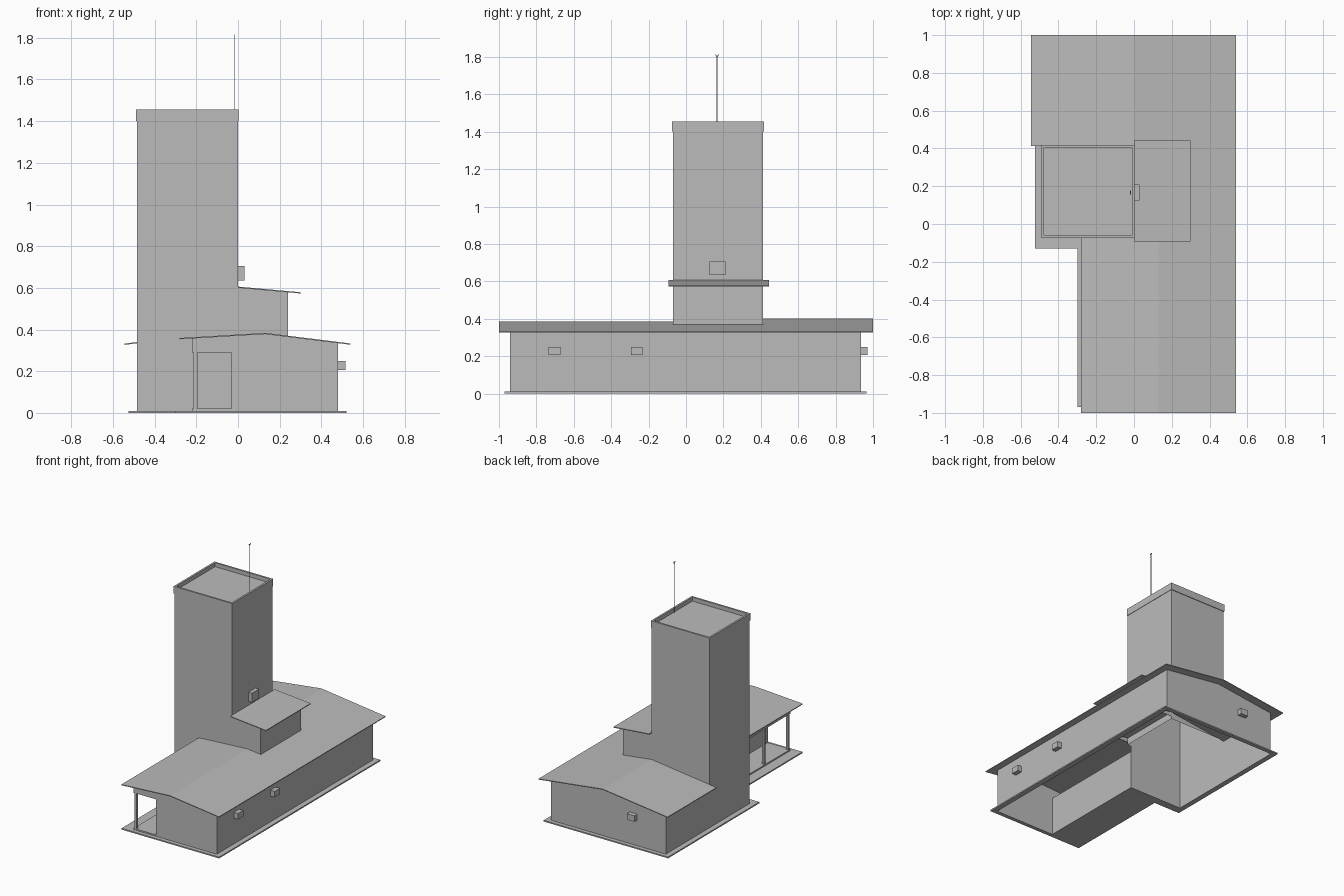
import bpy
import bmesh
from mathutils import Vector

if "Cube" in bpy.data.objects:
    bpy.data.objects.remove(bpy.data.objects["Cube"])

grey = bpy.data.materials.new("plain grey")
grey.use_nodes = True
TONE = (0.5, 0.5, 0.5, 1)
grey.diffuse_color = TONE
grey.node_tree.nodes["Principled BSDF"].inputs["Base Color"].default_value = TONE


def finish(name, bm):
    mesh = bpy.data.meshes.new(name)
    bm.to_mesh(mesh)
    bm.free()
    mesh.materials.append(grey)
    obj = bpy.data.objects.new(name, mesh)
    bpy.context.collection.objects.link(obj)
    return obj


def add_box(bm, x, y, z):
    made = bmesh.ops.create_cube(bm, size=1)["verts"]
    for v in made:
        v.co = Vector([a + (c + 0.5) * (b - a) for (a, b), c in zip((x, y, z), v.co)])


def box(name, x, y, z):
    bm = bmesh.new()
    add_box(bm, x, y, z)
    return finish(name, bm)


def walls(name, path, bottom, top):
    """Upright sheet along a plan path; top is a height or a function of x."""
    bm = bmesh.new()
    height = top if callable(top) else lambda x: top
    low = [bm.verts.new((x, y, bottom)) for x, y in path]
    high = [bm.verts.new((x, y, height(x))) for x, y in path]
    for i in range(len(path) - 1):
        bm.faces.new((low[i], low[i + 1], high[i + 1], high[i]))
    return finish(name, bm)


def roof(name, profile, y0, y1, thick=0.006):
    """Thin roof sheet: an x-z profile swept along y."""
    bm = bmesh.new()
    loop = profile + [(x, z - thick) for x, z in reversed(profile)]
    face = bm.faces.new([bm.verts.new((x, y0, z)) for x, z in loop])
    new = bmesh.ops.extrude_face_region(bm, geom=[face])["geom"]
    moved = [g for g in new if isinstance(g, bmesh.types.BMVert)]
    bmesh.ops.translate(bm, verts=moved, vec=(0, y1 - y0, 0))
    bmesh.ops.recalc_face_normals(bm, faces=bm.faces)
    return finish(name, bm)


# Roof heights
RIDGE = 0.13


def main_z(x):
    return 0.40 - 0.124 * abs(x)


def front_z(x):
    return main_z(x) if x >= RIDGE else main_z(RIDGE) - 0.06 * (RIDGE - x)


# Plan lines
LEFT, RIGHT, FRONT, BACK = -0.485, 0.48, -0.94, 0.935
T0, T1 = -0.07, 0.413
PORCH, BEAM, LINTEL = -0.03, -0.22, 0.29
SLAB = 0.01

# Base slab, open under the rooms
bm = bmesh.new()
for x, y in [((RIGHT, 0.52), (-0.97, 0.965)),
             ((LEFT, RIGHT), (BACK, 0.965)),
             ((-0.525, LEFT), (-0.13, 0.965)),
             ((LEFT, -0.30), (-0.13, T0)),
             ((-0.30, PORCH), (-0.97, T0)),
             ((PORCH, RIGHT), (-0.97, FRONT))]:
    add_box(bm, x, y, (0, SLAB))
finish("base_slab", bm)
box("porch_floor", (BEAM, PORCH), (FRONT, T0), (SLAB, 0.02))

# Low building walls
walls("front_wall", [(PORCH, FRONT), (RIDGE, FRONT), (RIGHT, FRONT)], SLAB, front_z)
walls("side_and_back_walls", [(RIGHT, FRONT), (RIGHT, BACK), (0, BACK), (LEFT, BACK), (LEFT, T1)],
      SLAB, main_z)

# Porch
walls("porch_wall", [(PORCH, T0), (PORCH, FRONT)], SLAB, LINTEL)
walls("porch_beam", [(BEAM, T0), (BEAM, FRONT), (PORCH, FRONT)], LINTEL, front_z)
box("porch_ceiling", (BEAM, PORCH), (FRONT, T0), (LINTEL, LINTEL + 0.005))
for i in range(3):
    y = FRONT + 0.29 * i
    box(f"porch_post_{i + 1}", (-0.213, -0.195), (y, y + 0.018), (SLAB, LINTEL))

# Roofs of the low building
EAVE = 0.54
roof("front_roof", [(x, front_z(x)) for x in (-0.28, RIDGE, EAVE)], -1, T0)
roof("middle_roof", [(x, main_z(x)) for x in (0, EAVE)], T0, T1)
roof("back_roof", [(x, main_z(x)) for x in (-0.545, 0, EAVE)], T1, 1)

# Tower
TOP = 1.40
walls("tower_outer_walls", [(LEFT, T1), (LEFT, T0), (PORCH, T0)], SLAB, TOP)
walls("tower_inner_walls", [(PORCH, T0), (0, T0), (0, T1), (LEFT, T1)], 0.34, TOP)

# Tower parapet with a sunken deck
bm = bmesh.new()
add_box(bm, (LEFT - 0.005, 0.003), (T0 - 0.004, T1 + 0.005), (TOP, 1.455))
bm.normal_update()
deck = max(bm.faces, key=lambda f: f.calc_center_median().z)
bmesh.ops.inset_region(bm, faces=[deck], thickness=0.02)
new = bmesh.ops.extrude_face_region(bm, geom=[deck])["geom"]
bmesh.ops.translate(bm, verts=[g for g in new if isinstance(g, bmesh.types.BMVert)], vec=(0, 0, -0.03))
if deck.is_valid:
    bmesh.ops.delete(bm, geom=[deck], context="FACES_ONLY")
bmesh.ops.recalc_face_normals(bm, faces=bm.faces)
finish("tower_parapet", bm)

# Lean-to beside the tower
walls("lean_to_walls", [(0, T0), (0.24, T0), (0.24, T1), (0, T1)], 0.36, lambda x: 0.602 - 0.09 * x)
roof("lean_to_roof", [(0, 0.606), (0.30, 0.579)], -0.093, 0.443)

# Small wall boxes
VENT_Z = (0.205, 0.25)
for i, y in enumerate((-0.735, -0.295)):
    box(f"side_vent_{i + 1}", (RIGHT, 0.515), (y, y + 0.063), VENT_Z)
box("back_vent", (-0.245, -0.182), (BACK, 0.97), VENT_Z)
box("tower_vent", (0, 0.03), (0.125, 0.21), (0.635, 0.705))

# Mast with a small forked tip
MX, MY = -0.018, 0.166
box("mast", (MX - 0.002, MX + 0.002), (MY - 0.002, MY + 0.002), (1.425, 1.80))
for side, label in ((-1, "front"), (1, "back")):
    prong = box(f"mast_prong_{label}", (-0.002, 0.002), (-0.002, 0.002), (0, 0.018))
    prong.location = (MX, MY, 1.798)
    prong.rotation_euler.x = -0.5 * side
